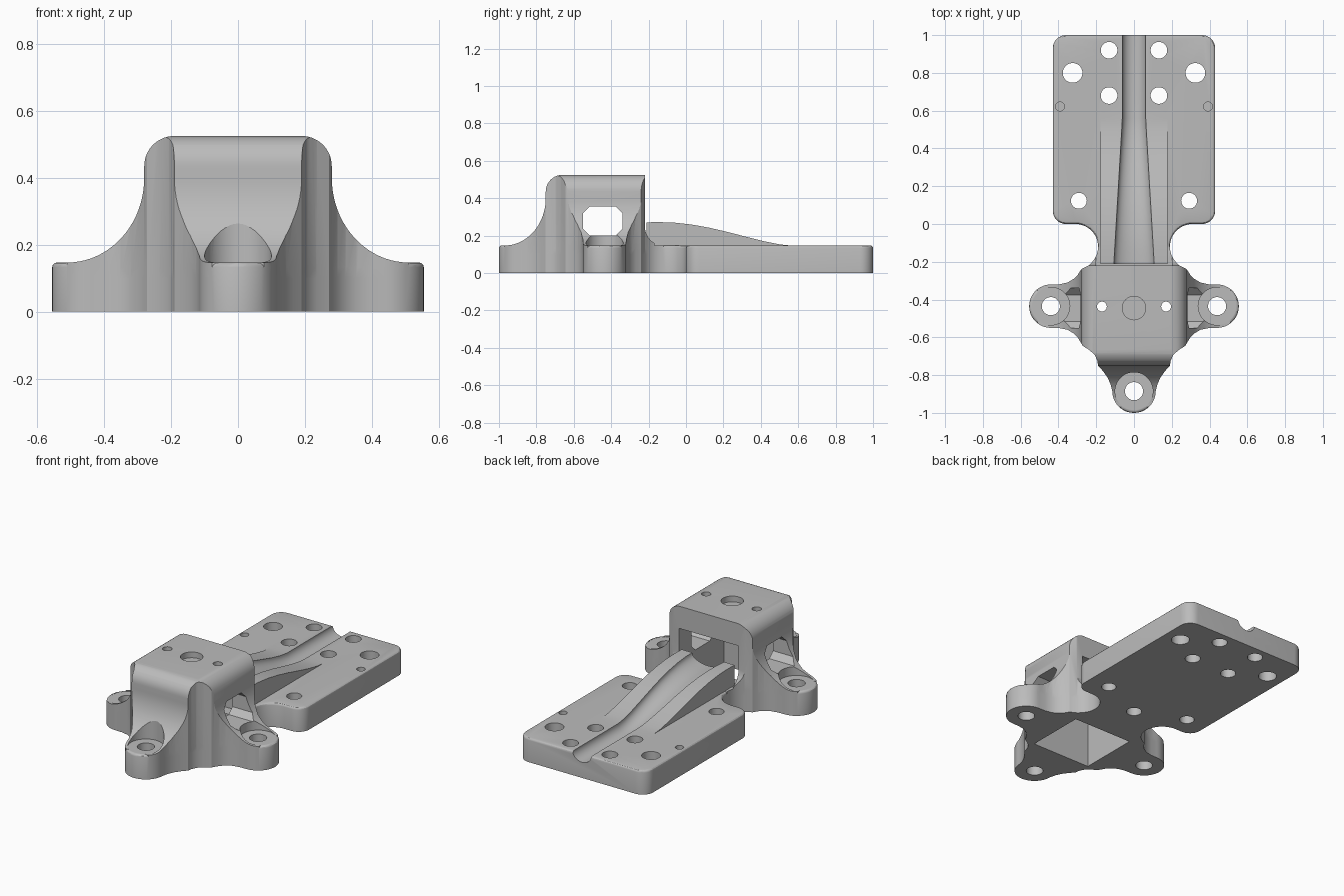
import bpy, bmesh, math
from mathutils import Vector

if "Cube" in bpy.data.objects:
    bpy.data.objects.remove(bpy.data.objects["Cube"])

T = 0.147  # plate thickness


def arc(cx, cy, rx, ry, a0, a1, n=12):
    return [(cx + rx * math.cos(math.radians(a0 + (a1 - a0) * i / n)),
             cy + ry * math.sin(math.radians(a0 + (a1 - a0) * i / n))) for i in range(n + 1)]


def loft(name, rings):
    """Closed solid through rings with equal point counts."""
    bm = bmesh.new()
    vs = [[bm.verts.new(p) for p in r] for r in rings]
    n = len(vs[0])
    for a, b in zip(vs, vs[1:]):
        for i in range(n):
            bm.faces.new((a[i], a[(i + 1) % n], b[(i + 1) % n], b[i]))
    bm.faces.new(vs[0])
    bm.faces.new(vs[-1])
    bmesh.ops.recalc_face_normals(bm, faces=bm.faces)
    me = bpy.data.meshes.new(name)
    bm.to_mesh(me)
    bm.free()
    ob = bpy.data.objects.new(name, me)
    bpy.context.collection.objects.link(ob)
    return ob


def prism(name, pts, axis, lo, hi):
    """Extrude a 2D profile along x, y or z."""
    place = {'x': lambda a, b, t: (t, a, b), 'y': lambda a, b, t: (a, t, b),
             'z': lambda a, b, t: (a, b, t)}[axis]
    return loft(name, [[place(a, b, t) for a, b in pts] for t in (lo, hi)])


def box(name, x, y0, y1, z0, z1):
    return prism(name, [(-x, y0), (x, y0), (x, y1), (-x, y1)], 'z', z0, z1)


def cylinder(name, x, y, r, z0, z1):
    return prism(name, arc(x, y, r, r, 0, 352.5, 47), 'z', z0, z1)


def apply_mod(ob, mod):
    bpy.context.view_layer.objects.active = ob
    bpy.ops.object.modifier_apply(modifier=mod.name)


def combine(ob, other, op):
    m = ob.modifiers.new(op, 'BOOLEAN')
    m.operation, m.object, m.solver = op, other, 'EXACT'
    apply_mod(ob, m)
    bpy.data.objects.remove(other, do_unlink=True)


def mirrored(half):
    return half + [(-x, y) for x, y in reversed(half) if abs(x) > 1e-5]


# Footprint: plate, waist, side lugs, front lug
blend = [(0.28, -0.24), (0.297, -0.268), (0.32, -0.291), (0.352, -0.31), (0.395, -0.319)]
half = arc(0.36, 0.93, 0.07, 0.07, 90, 0, 8) + arc(0.36, 0.07, 0.07, 0.07, 0, -90, 8)
half += arc(0.31, -0.12, 0.12, 0.12, 90, 225, 16) + [(0.24, -0.219)]
half += blend + arc(0.44, -0.435, 0.115, 0.115, 90, -90, 24)
half += [(x, -0.87 - y) for x, y in reversed(blend)]
half += [(0.272, -0.645), (0.235, -0.668), (0.207, -0.695), (0.194, -0.725), (0.19, -0.75),
         (0.165, -0.778), (0.142, -0.81), (0.125, -0.845)]
half += arc(0, -0.885, 0.115, 0.115, 0, -90, 12)
outline = mirrored(half)

# Base plate with softened top rim
body = prism("mounting_bracket", outline, 'z', 0, T)
bm = bmesh.new()
bm.from_mesh(body.data)
rim = [e for e in bm.edges if all(v.co.z > T - 1e-4 for v in e.verts)]
bmesh.ops.bevel(bm, geom=rim, offset=0.014, segments=3, profile=0.5, affect='EDGES')
bm.to_mesh(body.data)
bm.free()

# Tower: footprint trimmed by front and side profiles
tower = prism("tower", outline, 'z', 0.1, 0.6)
front = [(0.19, 0.525)] + arc(0.19, 0.435, 0.09, 0.09, 85, 0, 10)
front += arc(0.51, 0.40, 0.23, 0.253, 180, 270, 20) + [(0.51, 0.05)]
combine(tower, prism("front_trim", mirrored(front), 'y', -1.2, 1.2), 'INTERSECT')
side = [(-0.97, 0.05)] + arc(-0.97, 0.40, 0.22, 0.253, 270, 360, 20)
side += arc(-0.66, 0.435, 0.09, 0.09, 180, 90, 10) + [(-0.22, 0.525)]
side += arc(-0.12, 0.25, 0.10, 0.104, 180, 270, 10) + [(-0.12, 0.05)]
combine(tower, prism("side_trim", side, 'x', -0.8, 0.8), 'INTERSECT')
combine(body, tower, 'UNION')

# Hollow interior, open below and at the back
combine(body, box("floor_opening", 0.2, -0.65, -0.28, -0.2, 0.39), 'DIFFERENCE')
combine(body, box("back_opening", 0.2, -0.65, -0.05, T + 0.0005, 0.39), 'DIFFERENCE')

# Chamfered side windows
c, y0, y1, z0, z1 = 0.035, -0.55, -0.34, 0.2, 0.355
window = [(y0 + c, z0), (y1 - c, z0), (y1, z0 + c), (y1, z1 - c),
          (y1 - c, z1), (y0 + c, z1), (y0, z1 - c), (y0, z0 + c)]
combine(body, prism("side_window", window, 'x', -0.8, 0.8), 'DIFFERENCE')

# Ramp rising toward the tower
stations = [(-0.212, 0.271), (-0.14, 0.272), (-0.06, 0.269), (0.03, 0.259), (0.12, 0.243),
            (0.22, 0.22), (0.32, 0.194), (0.42, 0.169), (0.5, 0.153), (0.56, T)]
ramp = prism("ramp", stations + [(0.57, 0.12), (-0.212, 0.12)], 'x', -0.178, 0.178)
combine(body, ramp, 'UNION')

# Tapered channel along the ramp and plate
rings = []
for y, h in [(-0.26, 0.271)] + stations + [(1.05, T)]:
    w = 0.062 + 0.045 * max(0, min(1, (0.55 - y) / 0.76))
    sec = [(w, h + 0.1)] + arc(0, h, w, 0.052, 0, -180, 16) + [(-w, h + 0.1)]
    rings.append([(a, y, b) for a, b in sec])
combine(body, loft("channel", rings), 'DIFFERENCE')

# Lug bores with flat seats
for x, y in ((0.44, -0.435), (-0.44, -0.435), (0, -0.885)):
    combine(body, cylinder("lug_seat", x, y, 0.1, T - 0.001, 0.6), 'DIFFERENCE')
    combine(body, cylinder("lug_bore", x, y, 0.048, -0.1, 0.3), 'DIFFERENCE')

# Plate holes, shallow dimples and roof pin holes, mirrored left and right
for s in (-1, 1):
    for x, y, r, lo in ((0.132, 0.92, 0.044, -0.1), (0.325, 0.8, 0.052, -0.1),
                        (0.132, 0.68, 0.044, -0.1), (0.292, 0.123, 0.042, -0.1),
                        (0.392, 0.622, 0.024, 0.11), (0.17, -0.437, 0.026, 0.37)):
        combine(body, cylinder("hole", s * x, y, r, lo, 0.7), 'DIFFERENCE')

# Roof pocket and blind hole underneath
combine(body, cylinder("roof_pocket", 0, -0.445, 0.062, 0.49, 0.7), 'DIFFERENCE')
combine(body, cylinder("under_hole", 0, 0.0, 0.044, -0.1, 0.1), 'DIFFERENCE')

# Finish
mat = bpy.data.materials.new("light_grey")
mat.diffuse_color = (0.5, 0.5, 0.5, 1)
mat.use_nodes = True
mat.node_tree.nodes["Principled BSDF"].inputs["Base Color"].default_value = mat.diffuse_color
body.data.materials.clear()
body.data.materials.append(mat)
for p in body.data.polygons:
    p.material_index = 0
bpy.ops.object.select_all(action='DESELECT')
body.select_set(True)
bpy.context.view_layer.objects.active = body
bpy.ops.object.shade_smooth_by_angle(angle=math.radians(30))
